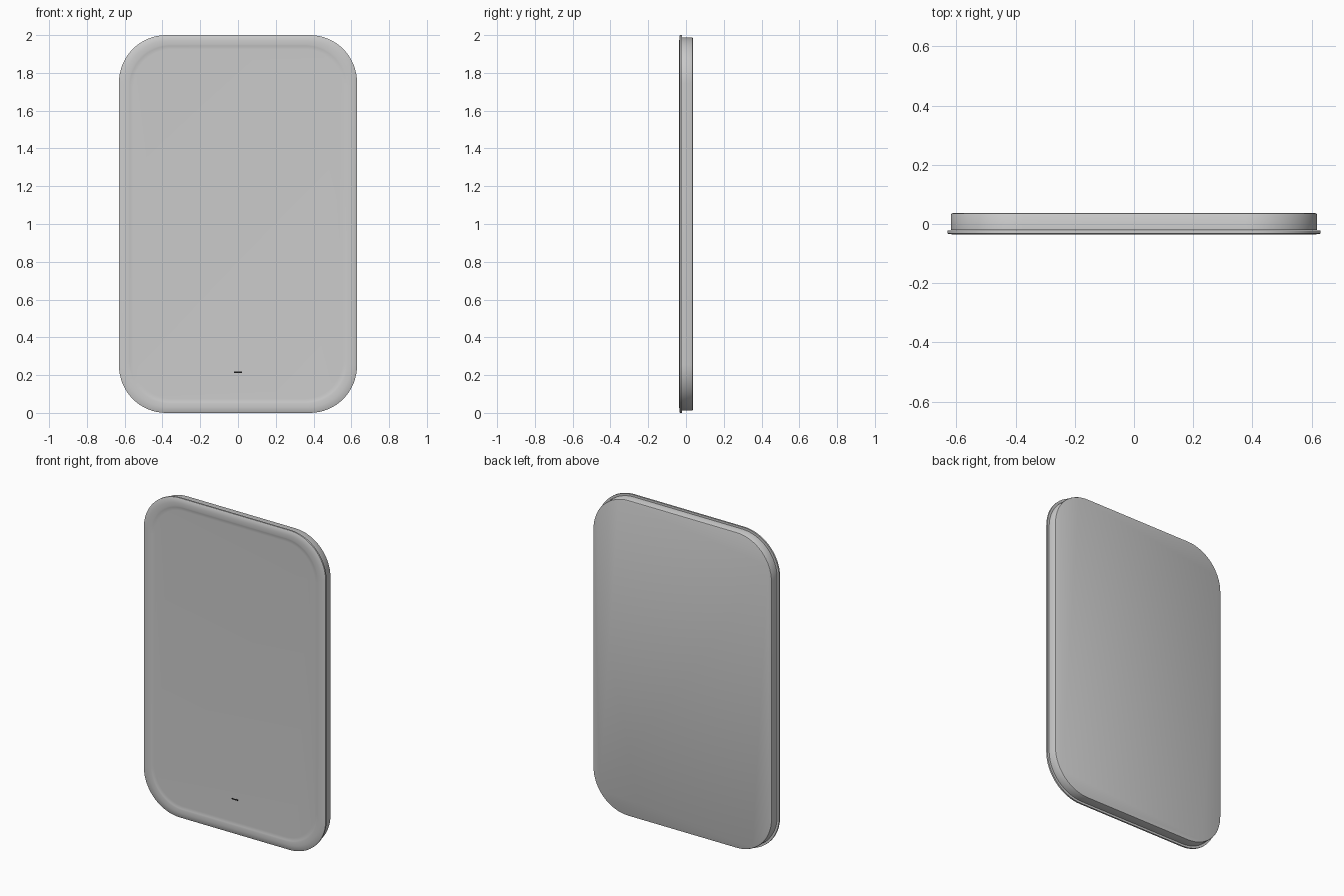
import bpy, bmesh, math

if "Cube" in bpy.data.objects:
    bpy.data.objects.remove(bpy.data.objects["Cube"])

HALF_W, HEIGHT, RADIUS, STEPS = 0.63, 2.0, 0.25, 16


def outline(inset):
    """Rounded rectangle in the x-z plane, moved inwards by inset."""
    r = RADIUS - inset * 0.6
    cx, cz = HALF_W - inset - r, HEIGHT / 2 - inset - r
    pts = []
    for k, (sx, sz) in enumerate([(1, 1), (-1, 1), (-1, -1), (1, -1)]):
        for i in range(STEPS + 1):
            a = math.pi / 2 * (k + i / STEPS)
            pts.append((sx * cx + r * math.cos(a),
                        HEIGHT / 2 + sz * cz + r * math.sin(a)))
    return pts


def slab(name, profile):
    """Loft rounded rectangles through (inset, y) pairs and cap both ends."""
    bm = bmesh.new()
    rings = [[bm.verts.new((x, y, z)) for x, z in outline(inset)]
             for inset, y in profile]
    n = len(rings[0])
    for a, b in zip(rings, rings[1:]):
        for i in range(n):
            j = (i + 1) % n
            bm.faces.new((a[i], a[j], b[j], b[i]))
    bm.faces.new(rings[0])
    bm.faces.new(rings[-1])
    bmesh.ops.recalc_face_normals(bm, faces=bm.faces)
    mesh = bpy.data.meshes.new(name)
    bm.to_mesh(mesh)
    bm.free()
    obj = bpy.data.objects.new(name, mesh)
    bpy.context.collection.objects.link(obj)
    bpy.ops.object.select_all(action='DESELECT')
    obj.select_set(True)
    bpy.context.view_layer.objects.active = obj
    bpy.ops.object.shade_smooth_by_angle(angle=math.radians(35))
    return obj


# Front plate: thin flange, soft raised rim and shallow recessed panel
slab("front_plate", [(0.0, -0.022), (0.0, -0.032), (0.002, -0.0335),
                     (0.03, -0.036), (0.05, -0.0362), (0.057, -0.035),
                     (0.064, -0.0335), (0.075, -0.033)])

# Back shell: slightly smaller body with a softened rear edge
slab("back_shell", [(0.012, -0.020), (0.012, 0.032), (0.0135, 0.0348),
                    (0.0175, 0.0366)])

# Small dark indicator slit near the bottom of the front
bpy.ops.mesh.primitive_cube_add(size=1, location=(0, -0.0325, 0.215))
slit = bpy.context.object
slit.name = "indicator_slit"
slit.scale = (0.044, 0.003, 0.008)
dark = bpy.data.materials.new("dark")
dark.diffuse_color = (0.01, 0.01, 0.01, 1)
dark.use_nodes = True
dark.node_tree.nodes["Principled BSDF"].inputs["Base Color"].default_value = dark.diffuse_color
slit.data.materials.append(dark)
